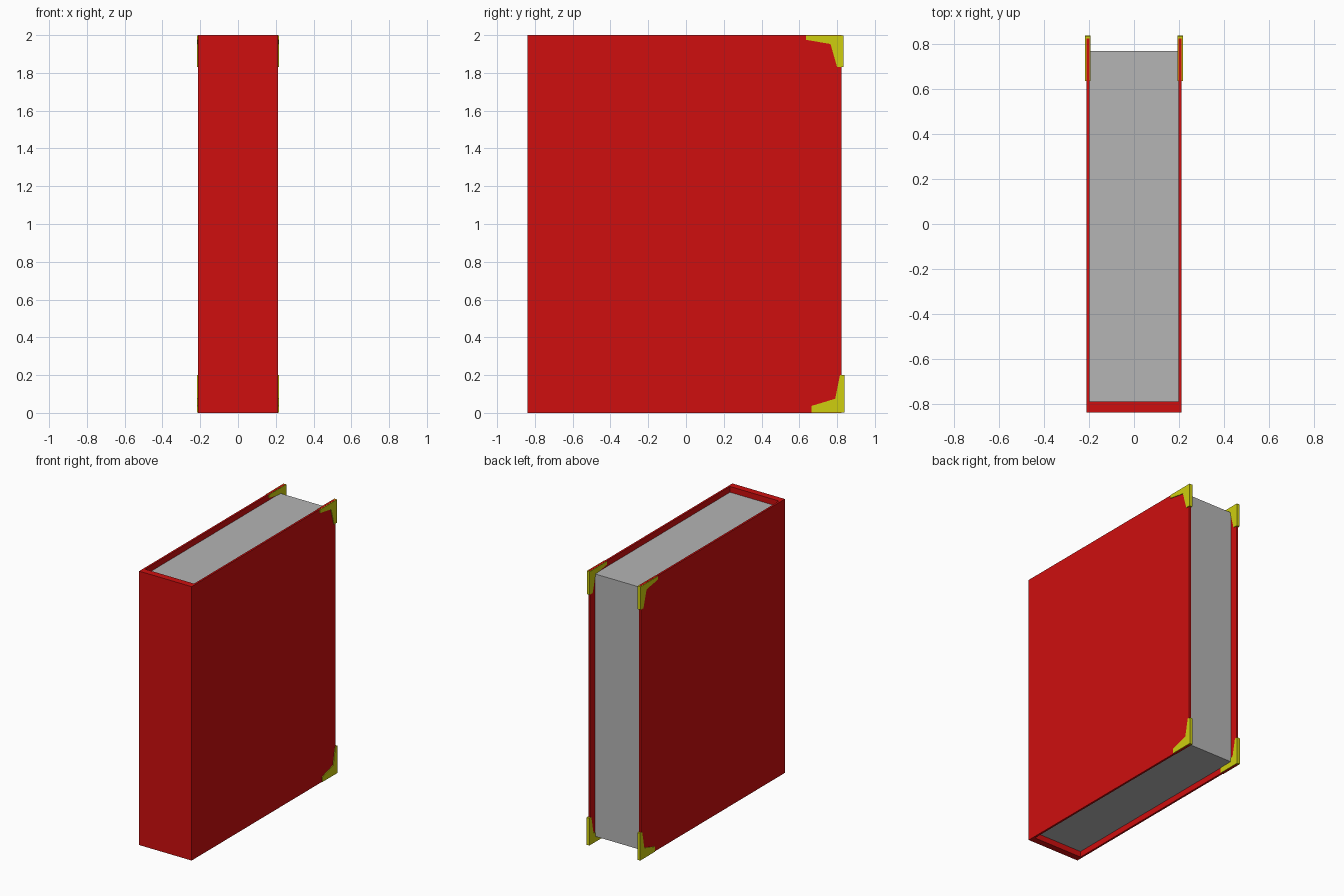
import bpy
import bmesh

if "Cube" in bpy.data.objects:
    bpy.data.objects.remove(bpy.data.objects["Cube"])


def material(name, colour):
    m = bpy.data.materials.new(name)
    m.diffuse_color = (*colour, 1.0)
    m.use_nodes = True
    m.node_tree.nodes["Principled BSDF"].inputs["Base Color"].default_value = m.diffuse_color
    return m


RED = material("red cover", (0.62, 0.0045, 0.0045))
GREY = material("grey paper", (0.46, 0.46, 0.46))
GOLD = material("yellow metal", (0.62, 0.62, 0.0045))


def extrude_profile(name, points, axis, lo, hi, mat):
    """Extrude a flat outline: axis 'x' uses (y, z) points, axis 'z' uses (x, y)."""
    bm = bmesh.new()

    def place(p, t):
        return (t, p[0], p[1]) if axis == "x" else (p[0], p[1], t)

    face = bm.faces.new([bm.verts.new(place(p, lo)) for p in points])
    geo = bmesh.ops.extrude_face_region(bm, geom=[face])["geom"]
    for v in geo:
        if isinstance(v, bmesh.types.BMVert):
            v.co["xyz".index(axis)] = hi
    bmesh.ops.recalc_face_normals(bm, faces=bm.faces)
    mesh = bpy.data.meshes.new(name)
    bm.to_mesh(mesh)
    bm.free()
    mesh.materials.append(mat)
    obj = bpy.data.objects.new(name, mesh)
    bpy.context.collection.objects.link(obj)
    return obj


# Cover: spine and two boards as one U-shaped section
outer, inner = 0.212, 0.198
front, back, spine = -0.838, 0.824, -0.79
extrude_profile("cover", [(-outer, front), (outer, front), (outer, back), (inner, back),
                          (inner, spine), (-inner, spine), (-inner, back), (-outer, back)],
                "z", 0.0, 2.0, RED)

# Page block, recessed at top, bottom and fore edge
extrude_profile("pages", [(-0.1975, spine - 0.002), (0.1975, spine - 0.002),
                          (0.1975, 0.77), (-0.1975, 0.77)],
                "z", 0.042, 1.958, GREY)

# Metal corner guards wrapping the outer corners of both boards
bottom_guard = [(0.665, 0.001), (0.838, 0.001), (0.838, 0.2), (0.815, 0.2),
                (0.79, 0.075), (0.665, 0.037)]
top_guard = [(0.635, 1.999), (0.635, 1.975), (0.765, 1.953), (0.8, 1.83),
             (0.835, 1.83), (0.835, 1.999)]
for side, s in (("left", -1), ("right", 1)):
    for level, outline in (("bottom", bottom_guard), ("top", top_guard)):
        extrude_profile(f"{side}_{level}_corner_guard", outline, "x",
                        s * 0.194, s * 0.217, GOLD)
